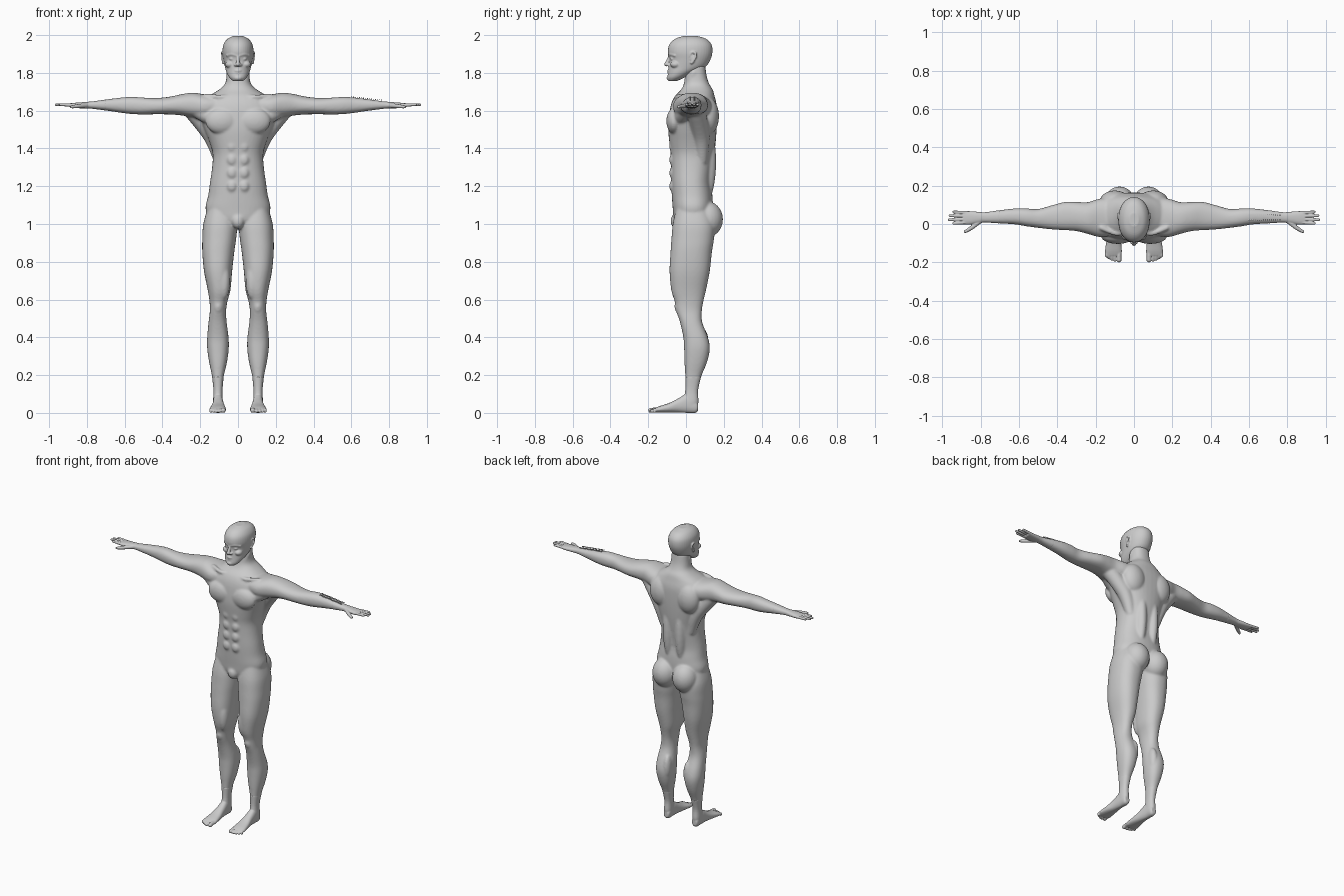
import bpy
import bmesh
import math
from mathutils import Matrix, Vector

start_cube = bpy.data.objects.get("Cube")
if start_cube:
    bpy.data.objects.remove(start_cube, do_unlink=True)

grey = bpy.data.materials.new("plain grey")
grey.use_nodes = True
grey.diffuse_color = (0.6, 0.6, 0.6, 1)
grey.node_tree.nodes["Principled BSDF"].inputs["Base Color"].default_value = grey.diffuse_color

SIDES = (1, -1)
PAD = 0.002


def smooth_rows(rows, steps=4):
    """Catmull-Rom interpolation of rows of numbers."""
    result = []
    last = len(rows) - 1
    for i in range(last):
        before, start = rows[max(i - 1, 0)], rows[i]
        end, after = rows[i + 1], rows[min(i + 2, last)]
        for k in range(steps):
            t = k / steps
            result.append([
                b + t / 2 * (c - a + t * (2 * a - 5 * b + 4 * c - d + t * (3 * (b - c) + d - a)))
                for a, b, c, d in zip(before, start, end, after)])
    result.append(list(rows[-1]))
    return result


def skin(bm, rings):
    """Close a row of equal point rings into a solid."""
    loops = [[bm.verts.new(point) for point in ring] for ring in rings]
    count = len(loops[0])
    for low, high in zip(loops, loops[1:]):
        for i in range(count):
            j = (i + 1) % count
            bm.faces.new((low[i], low[j], high[j], high[i]))
    bm.faces.new(loops[0])
    bm.faces.new(loops[-1])


def loft(bm, axis, rows, side=1, power=2.3, count=40):
    """Rows hold a position on the axis and the limits on the other two axes."""
    rings = []
    for t, a0, a1, b0, b1 in smooth_rows(rows):
        ring = []
        for i in range(count):
            angle = math.tau * i / count
            c, s = math.cos(angle), math.sin(angle)
            u = math.copysign(abs(c) ** (2 / power), c)
            v = math.copysign(abs(s) ** (2 / power), s)
            a = (a0 + a1) / 2 + u * ((a1 - a0) / 2 + PAD)
            b = (b0 + b1) / 2 + v * ((b1 - b0) / 2 + PAD)
            x, y, z = {"x": (t, a, b), "y": (a, t, b), "z": (a, b, t)}[axis]
            ring.append((side * x, y, z))
        rings.append(ring)
    skin(bm, rings)


def blob(bm, centre, radii, side=1):
    """Ellipsoid muscle or rounded end."""
    place = Matrix.Translation((side * centre[0], centre[1], centre[2]))
    bmesh.ops.create_uvsphere(bm, u_segments=24, v_segments=16, radius=1,
                              matrix=place @ Matrix.Diagonal((*radii, 1)))


def tube(bm, path, side=1, count=20):
    """Round-ended tube through rows of x, y, z, radius."""
    rows = smooth_rows(path, 6)
    points = [Vector((side * x, y, z)) for x, y, z, r in rows]
    rings = []
    for i, point in enumerate(points):
        along = points[min(i + 1, len(points) - 1)] - points[max(i - 1, 0)]
        turn = along.to_track_quat("Z", "Y")
        r = rows[i][3]
        rings.append([point + turn @ Vector((r * math.cos(math.tau * k / count),
                                             r * math.sin(math.tau * k / count), 0))
                      for k in range(count)])
    skin(bm, rings)
    for end in (0, -1):
        blob(bm, points[end], [rows[end][3]] * 3)


def finish(bm, name, voxel=None, rounds=0):
    """Fuse the overlapping solids into one smooth skin."""
    bmesh.ops.recalc_face_normals(bm, faces=bm.faces)
    mesh = bpy.data.meshes.new(name)
    bm.to_mesh(mesh)
    bm.free()
    obj = bpy.data.objects.new(name, mesh)
    bpy.context.scene.collection.objects.link(obj)
    if voxel:
        remesh = obj.modifiers.new("fuse", "REMESH")
        remesh.mode = "VOXEL"
        remesh.voxel_size = voxel
        soften = obj.modifiers.new("soften", "SMOOTH")
        soften.factor = 0.5
        soften.iterations = rounds
        graph = bpy.context.evaluated_depsgraph_get()
        fused = bpy.data.meshes.new_from_object(obj.evaluated_get(graph))
        obj.modifiers.clear()
        obj.data = fused
        for face in fused.polygons:
            face.use_smooth = True
    obj.data.materials.clear()
    obj.data.materials.append(grey)
    return obj


def centred(rows):
    return [(z, -w, w, front, back) for z, w, front, back in rows]


# Profiles: trunk and skull as height, half width, front, back
trunk = centred([
    (.975, .04, -.04, .09), (1.02, .14, -.062, .13), (1.08, .17, -.068, .14),
    (1.15, .156, -.073, .138), (1.22, .146, -.076, .13), (1.3, .135, -.077, .138),
    (1.37, .132, -.079, .148), (1.43, .148, -.086, .155), (1.5, .175, -.092, .16),
    (1.57, .2, -.088, .162), (1.63, .2, -.078, .16), (1.675, .155, -.058, .15),
    (1.71, .1, -.025, .14), (1.74, .068, -.01, .122), (1.78, .059, -.004, .108),
    (1.84, .055, 0, .1)])
skull = centred([
    (1.757, .024, -.09, -.05), (1.775, .044, -.096, -.01), (1.8, .058, -.093, .04),
    (1.83, .067, -.09, .1), (1.87, .075, -.086, .127), (1.91, .08, -.094, .138),
    (1.95, .075, -.086, .133), (1.98, .054, -.056, .105), (1.996, .022, -.01, .055)])
# Limbs of the left side
leg = [
    (1.08, .02, .16, -.05, .12), (1, .006, .182, -.068, .15), (.92, .012, .187, -.075, .146),
    (.85, .022, .187, -.08, .135), (.75, .033, .178, -.085, .124), (.65, .042, .158, -.076, .104),
    (.59, .058, .149, -.058, .09), (.54, .065, .147, -.05, .082), (.48, .062, .154, -.03, .084),
    (.4, .052, .161, -.012, .114), (.34, .051, .161, -.008, .124), (.27, .06, .151, -.006, .11),
    (.19, .078, .135, -.002, .078), (.12, .084, .128, -.002, .062), (.06, .083, .13, -.012, .064),
    (.03, .086, .127, -.008, .058)]
arm = [
    (.12, -.06, .135, 1.57, 1.68), (.18, -.066, .13, 1.56, 1.685), (.24, -.05, .112, 1.567, 1.693),
    (.3, -.035, .113, 1.577, 1.685), (.36, -.03, .113, 1.582, 1.672),
    (.43, -.026, .095, 1.583, 1.665), (.5, -.018, .076, 1.582, 1.667),
    (.56, -.01, .079, 1.584, 1.671), (.62, 0, .079, 1.591, 1.667), (.7, .005, .07, 1.603, 1.657),
    (.77, .01, .06, 1.612, 1.647), (.8, .01, .06, 1.613, 1.645)]
foot = [
    (.064, .092, .12, .015, .045), (.05, .085, .127, .002, .07), (.01, .082, .13, .002, .1),
    (-.04, .077, .133, .004, .075), (-.09, .07, .142, .004, .05), (-.14, .065, .149, .004, .034),
    (-.165, .067, .148, .005, .024)]
palm = [
    (.78, .011, .058, 1.614, 1.645), (.82, .005, .062, 1.614, 1.643),
    (.86, -.001, .065, 1.616, 1.64), (.89, .001, .065, 1.619, 1.637)]

# Body: trunk, arms and legs with muscle masses
body = bmesh.new()
loft(body, "z", trunk)
blob(body, (0, -.05, 1.015), (.034, .032, .04))
for side in SIDES:
    loft(body, "z", leg, side)
    loft(body, "x", arm, side)
    blob(body, (.085, -.062, 1.545), (.088, .042, .07), side)       # chest
    blob(body, (.075, .112, 1.025), (.08, .084, .095), side)        # buttock
    blob(body, (.1, .115, 1.57), (.08, .06, .1), side)              # shoulder blade
    blob(body, (.045, .1, 1.33), (.04, .06, .22), side)             # lower back
    blob(body, (.105, -.036, .565), (.026, .025, .04), side)        # kneecap
    blob(body, (.076, .085, .37), (.026, .036, .08), side)          # inner calf
    blob(body, (.075, -.045, .7), (.034, .038, .1), side)           # inner thigh
    tube(body, [(.1, .085, 1.34, .03), (.142, .08, 1.47, .045), (.25, .05, 1.615, .05)], side)
    tube(body, [(.1, -.035, 1.55, .045), (.17, -.015, 1.58, .045), (.25, .015, 1.63, .045)], side)
    tube(body, [(.02, -.03, 1.675, .012), (.09, -.05, 1.672, .012), (.17, -.02, 1.68, .012)], side)
    tube(body, [(.014, -.012, 1.69, .012), (.035, .015, 1.75, .015), (.05, .04, 1.8, .015)], side)
    for level in range(4):
        blob(body, (.032, -.062, 1.2 + level * .07), (.03, .027, .036), side)   # stomach
finish(body, "body", .006, 10)

# Head with facial features
head = bmesh.new()
loft(head, "z", skull, power=2.1)
tube(head, [(0, -.086, 1.89, .007), (0, -.096, 1.865, .009), (0, -.103, 1.846, .012)])
blob(head, (0, -.085, 1.773), (.024, .018, .015))
for side in SIDES:
    blob(head, (.012, -.093, 1.842), (.01, .011, .008), side)       # nostril
    blob(head, (.031, -.07, 1.874), (.016, .014, .009), side)       # eyelid
    blob(head, (.043, -.055, 1.845), (.025, .028, .02), side)       # cheek
    tube(head, [(.008, -.087, 1.892, .008), (.032, -.079, 1.899, .009), (.056, -.058, 1.892, .008)], side)
    for height, push in ((1.811, 0), (1.8, .002)):                  # lips
        tube(head, [(0, -.093 + push, height, .007), (.012, -.09 + push, height, .006),
                    (.024, -.081, 1.805, .004)], side)
    blob(head, (.075, .035, 1.878), (.009, .014, .025), side)       # ear
    tube(head, [(.077, .02, 1.888, .005), (.081, .03, 1.908, .006), (.084, .05, 1.905, .006),
                (.083, .049, 1.88, .006), (.078, .03, 1.853, .007)], side)
finish(head, "head", .0035, 5)

# Hands and feet, each with five digits
for side, label in zip(SIDES, ("left", "right")):
    hand = bmesh.new()
    loft(hand, "x", arm[-3:], side)
    loft(hand, "x", palm, side)
    for root, tip, reach in ((.008, .003, .94), (.025, .022, .963), (.042, .043, .96), (.058, .063, .94)):
        tube(hand, [(.86, root, 1.628, .009), (.91, (root + tip) / 2, 1.631, .0085),
                    (reach, tip, 1.632, .007)], side)
    tube(hand, [(.8, .018, 1.628, .013), (.845, -.018, 1.624, .011), (.88, -.04, 1.62, .008)], side)
    finish(hand, label + "_hand", .003, 4)

    sole = bmesh.new()
    loft(sole, "z", leg[-4:], side)
    loft(sole, "y", foot, side)
    for across, reach, size in ((.078, -.187, .013), (.099, -.188, .009), (.115, -.183, .009),
                                (.13, -.176, .0085), (.144, -.166, .008)):
        tube(sole, [(across, -.14, .017, size), (across, -.165, .017, size * .9),
                    (across, reach, size, size)], side)
    finish(sole, label + "_foot", .0035, 4)

# Two rows of tiny raised bars on the left forearm
bars = bmesh.new()
for across in (.022, .045):
    for step in range(16):
        along = step / 15
        place = Matrix.Translation((.6 + along * .16, across, 1.674 - along * .018))
        bmesh.ops.create_cube(bars, size=1, matrix=place @ Matrix.Diagonal((.005, .009, .004, 1)))
finish(bars, "forearm_bars")
